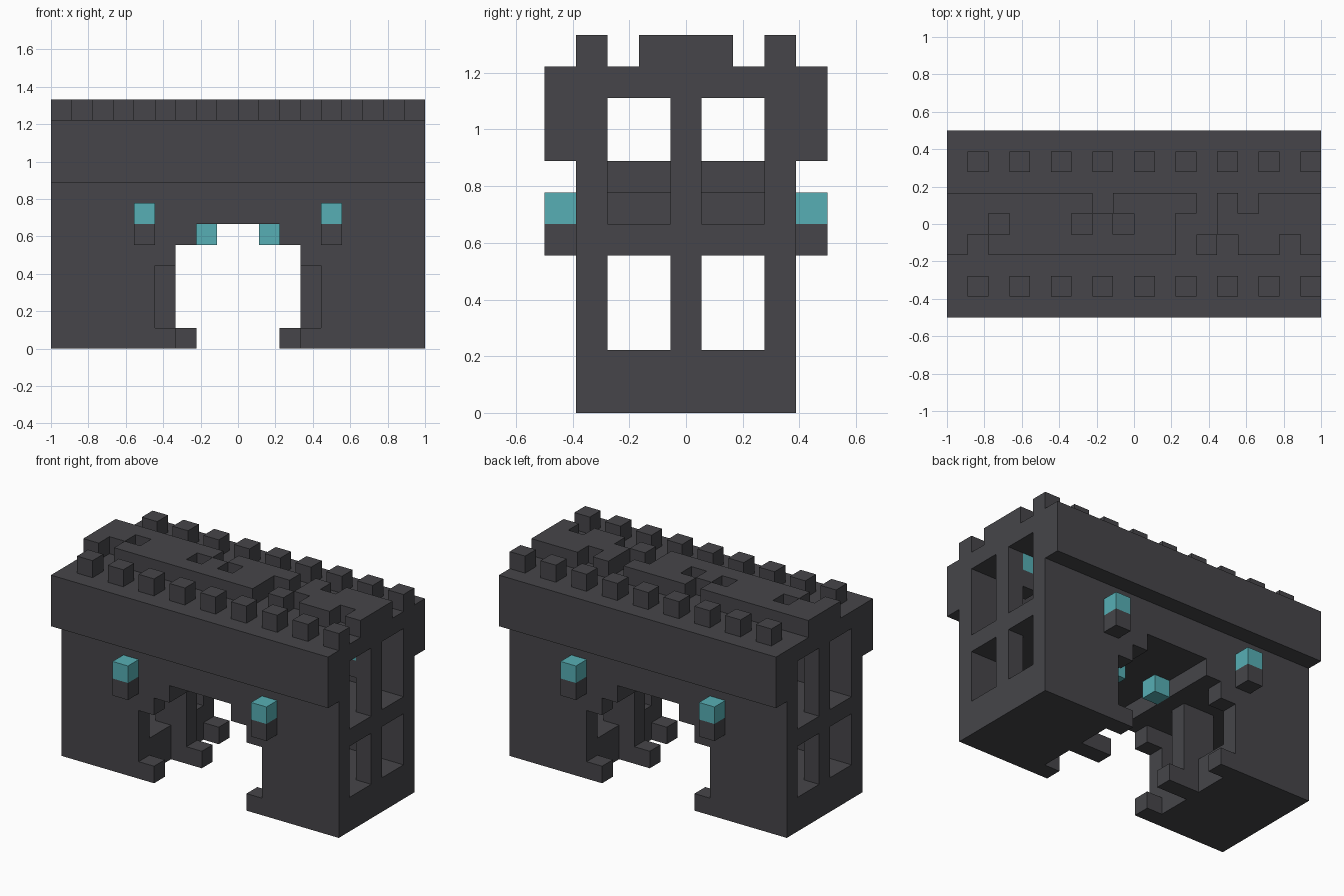
import bpy, bmesh, math
from itertools import product
from mathutils import Vector

cube = bpy.data.objects.get("Cube")
if cube:
    bpy.data.objects.remove(cube, do_unlink=True)

U = 1 / 9                      # one block
NX, NY = 18, 9                 # footprint in blocks


def material(name, color):
    m = bpy.data.materials.new(name)
    m.use_nodes = True
    m.diffuse_color = color
    m.node_tree.nodes["Principled BSDF"].inputs["Base Color"].default_value = color
    return m


STONE = material("dark stone", (0.061, 0.060, 0.067, 1))
GLOW = material("teal lantern", (0.095, 0.43, 0.46, 1))


def box(x, y, z):
    """Blocks in the half-open ranges x, y, z."""
    return set(product(range(*x), range(*y), range(*z)))


def both_x(cells):
    return cells | {(NX - 1 - i, j, k) for i, j, k in cells}


def both_y(cells):
    return cells | {(i, NY - 1 - j, k) for i, j, k in cells}


parts = {}

# Lower storey: solid block hollowed into two rooms beside a gateway
base = box((0, 9), (1, 8), (0, 6))
base -= box((5, 9), (1, 8), (0, 5))            # gateway passage
base -= box((7, 9), (1, 8), (5, 6))            # stepped head of gateway
base -= box((1, 4), (2, 7), (2, 5))            # side room
base -= both_y(box((0, 5), (2, 4), (2, 5)))    # paired windows
parts["gatehouse_base"] = both_x(base)

# Gateway trim: feet, corbels and a central pier
parts["gateway_feet"] = both_x(both_y(box((5, 6), (1, 2), (0, 1))))
parts["gateway_corbels"] = both_x(both_y(box((5, 6), (1, 2), (4, 5))))
parts["gateway_piers"] = both_x(box((5, 6), (4, 5), (0, 5)) | box((6, 7), (4, 5), (0, 1)))

# Upper storey: walls and overhang around one long room
upper = box((0, 9), (1, 8), (6, 8)) | box((0, 9), (0, 9), (8, 11))
upper -= box((1, 9), (2, 7), (6, 10))
upper -= both_y(box((0, 1), (2, 4), (6, 10)))
parts["upper_storey"] = both_x(upper)

# Raised floor over the gateway
parts["raised_floor"] = both_x(box((6, 9), (2, 7), (6, 7)) | box((7, 9), (2, 7), (7, 8)))

# Battlements along front and back
parts["battlements"] = both_y({(i, 1, 11) for i in range(1, NX, 2)})

# Worn roof ridge with missing blocks
ridge = box((0, NX), (3, 6), (11, 12))
gaps = {3: (1, 11, 13, 16), 4: (2, 6, 8, 11, 12), 5: (7, 12, 14)}
ridge -= {(i, j, 11) for j, row in gaps.items() for i in row}
parts["roof_ridge"] = ridge

# Lanterns on brackets, outside and in
parts["lantern_brackets"] = both_x(both_y({(4, 0, 5)}))
parts["room_bracket"] = {(16, 4, 8)}
lanterns = {
    "wall_lanterns": both_x(both_y({(4, 0, 6)})),
    "gateway_lanterns": both_x({(7, 4, 5)}),
    "room_lantern": {(16, 4, 9)},
}
parts.update(lanterns)

SOLID = set().union(*parts.values())


def skin(name, cells, mat):
    """Make a mesh of the exposed block faces, merged into large flat faces."""
    bm = bmesh.new()
    for c in sorted(cells):
        for axis, side in product(range(3), (0, 1)):
            step = list(c)
            step[axis] += 2 * side - 1
            if tuple(step) in SOLID:
                continue
            corners = []
            for a, b in ((0, 0), (1, 0), (1, 1), (0, 1)):
                p = list(c)
                p[axis] += side
                p[(axis + 1) % 3] += a
                p[(axis + 2) % 3] += b
                corners.append(bm.verts.new(
                    Vector((p[0] - NX / 2, p[1] - NY / 2, p[2])) * U))
            bm.faces.new(corners if side else corners[::-1])
    bmesh.ops.remove_doubles(bm, verts=bm.verts, dist=U / 100)
    bmesh.ops.dissolve_limit(bm, angle_limit=math.radians(1),
                             verts=bm.verts, edges=bm.edges)
    mesh = bpy.data.meshes.new(name)
    bm.to_mesh(mesh)
    bm.free()
    mesh.materials.append(mat)
    bpy.context.collection.objects.link(bpy.data.objects.new(name, mesh))


for part, cells in parts.items():
    skin(part, cells, GLOW if part in lanterns else STONE)
